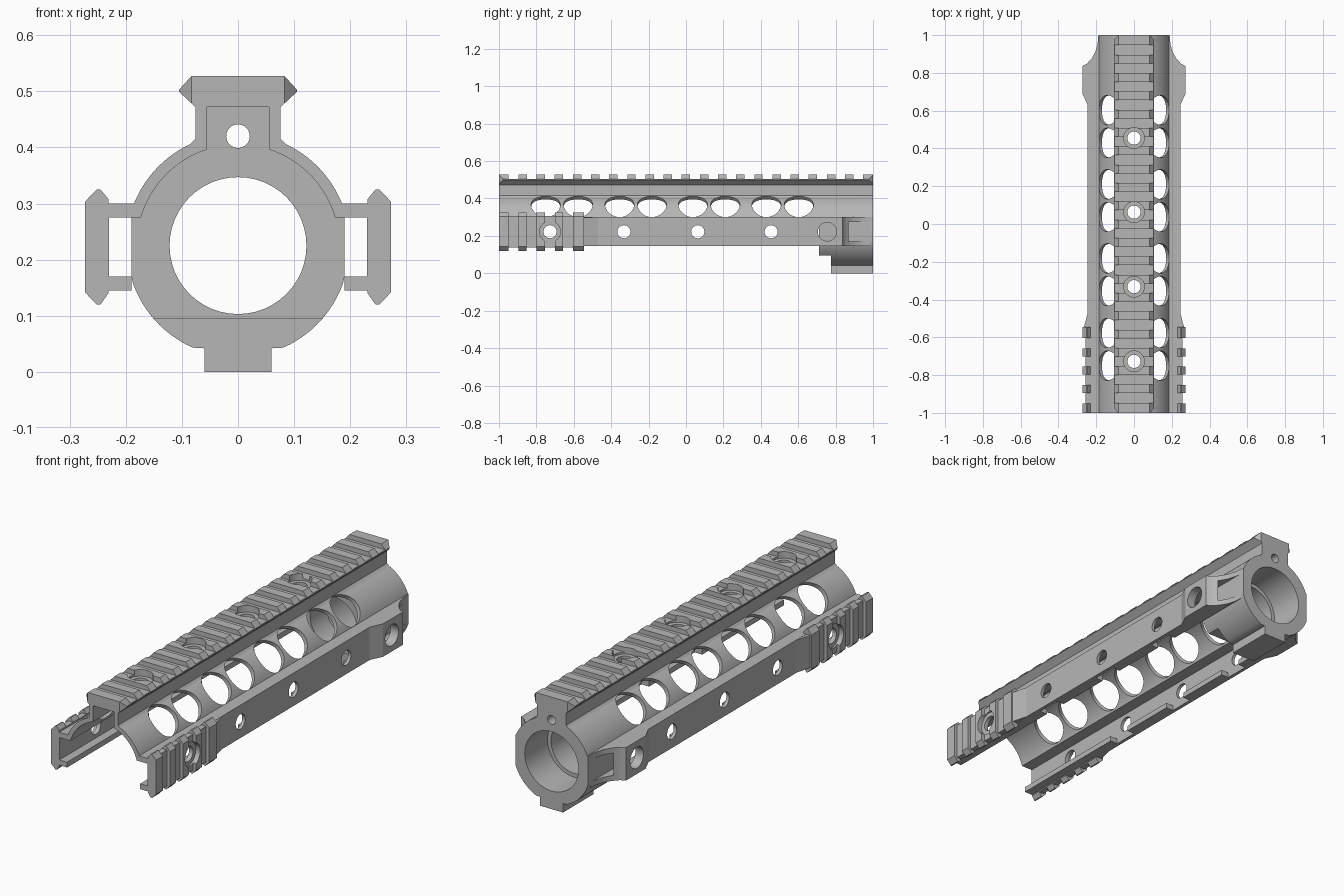
import bpy, bmesh, math
from mathutils import Vector

cube = bpy.data.objects.get("Cube")
if cube:
    bpy.data.objects.remove(cube, do_unlink=True)

metal = bpy.data.materials.new("satin_grey_metal")
metal.use_nodes = True
metal.diffuse_color = (0.47, 0.47, 0.47, 1)
metal.node_tree.nodes["Principled BSDF"].inputs["Base Color"].default_value = (0.47, 0.47, 0.47, 1)

CZ = 0.225          # height of the barrel axis
HZ = 0.222          # height of the side screw holes


def finish(name, bm):
    bmesh.ops.recalc_face_normals(bm, faces=bm.faces)
    mesh = bpy.data.meshes.new(name)
    bm.to_mesh(mesh)
    bm.free()
    mesh.materials.append(metal)
    ob = bpy.data.objects.new(name, mesh)
    bpy.context.collection.objects.link(ob)
    return ob


def prism(name, pts, axis, a, b):
    """Extrude a 2D outline along an axis from a to b."""
    place = {"x": lambda u, v, w: (w, u, v),
             "y": lambda u, v, w: (u, w, v),
             "z": lambda u, v, w: (u, v, w)}[axis]
    bm = bmesh.new()
    ends = [[bm.verts.new(place(u, v, w)) for u, v in pts] for w in (a, b)]
    for ring in ends:
        bm.faces.new(ring)
    n = len(pts)
    for i in range(n):
        j = (i + 1) % n
        bm.faces.new((ends[0][i], ends[0][j], ends[1][j], ends[1][i]))
    return finish(name, bm)


def box(name, x, y, z):
    return prism(name, [(x[0], y[0]), (x[1], y[0]), (x[1], y[1]), (x[0], y[1])], "z", *z)


def rod(p, q, r, seg=32):
    p, q = Vector(p), Vector(q)
    bm = bmesh.new()
    bmesh.ops.create_cone(bm, cap_ends=True, segments=seg, radius1=r, radius2=r, depth=(q - p).length)
    rot = (q - p).to_track_quat("Z", "Y").to_matrix().to_4x4()
    bmesh.ops.transform(bm, matrix=rot, verts=bm.verts)
    bmesh.ops.translate(bm, vec=(p + q) / 2, verts=bm.verts)
    return finish("cutter", bm)


def cut(cutter, *targets):
    cutter.hide_render = True
    for ob in targets:
        mod = ob.modifiers.new("cut", "BOOLEAN")
        mod.operation, mod.solver, mod.object = "DIFFERENCE", "EXACT", cutter
        bpy.context.view_layer.objects.active = ob
        bpy.ops.object.modifier_apply(modifier=mod.name)
    bpy.data.objects.remove(cutter, do_unlink=True)


def arc(r, start, end, n):
    """Arc around the barrel axis, angles in radians."""
    return [(r * math.cos(start + (end - start) * i / n),
             CZ + r * math.sin(start + (end - start) * i / n)) for i in range(n + 1)]


def mirrored(half):
    return half + [(-u, v) for u, v in reversed(half)]


def flip(pts, s):
    return [(s * u, v) for u, v in pts]


# Upper shell with top rail, side walls and lower lips
outer = [(0.083, 0.527), (0.105, 0.503), (0.105, 0.499), (0.076, 0.472), (0.076, 0.415)]
outer += arc(0.2, math.acos(0.085 / 0.2), math.asin(0.075 / 0.2), 14)
outer += [(0.245, 0.30), (0.245, 0.145), (0.19, 0.145), (0.19, 0.17), (0.23, 0.17), (0.23, 0.275)]
outer += arc(0.18, math.asin(0.05 / 0.18), math.acos(0.055 / 0.18), 14)
outer += [(0.055, 0.472)]
shell = prism("upper_shell", mirrored(outer), "y", -1, 1)


# Rear clamping collar
def collar_outline(floor):
    pts = [(0.075, 0.48)]
    for u, v in arc(0.199, math.acos(0.075 / 0.199), math.radians(-66), 32):
        pts.append((min(u, 0.19), max(v, floor)))
    return pts


collar = prism("rear_collar", mirrored(collar_outline(0.042) + [(0.06, 0.042), (0.06, 0)]), "y", 0.775, 1)
lip = prism("collar_front_step", mirrored(collar_outline(0.095)), "y", 0.71, 0.776)
cut(rod((0, 0.6, CZ), (0, 1.1, CZ), 0.122, 48), collar, lip)
cut(rod((0, 0.83, CZ), (0, 1.1, CZ), 0.14, 48), collar)
cut(rod((0, 0.6, 0.42), (0, 1.1, 0.42), 0.021), collar, lip)

# Short side rails, their ramps and the rear lugs
rail_outline = [(0.231, 0.14), (0.245, 0.12), (0.252, 0.12), (0.273, 0.142),
                (0.273, 0.303), (0.252, 0.325), (0.245, 0.325), (0.231, 0.308)]
ramp_outline = [(0.235, -0.57), (0.271, -0.57), (0.245, -0.47), (0.235, -0.47)]
lug_outline = [(0.231, 0.63), (0.245, 0.63), (0.273, 0.69), (0.273, 0.99), (0.231, 0.99)]
scoop_outline = [(0.28, 0.832), (0.25, 0.848), (0.225, 0.875), (0.205, 0.91),
                 (0.193, 0.95), (0.187, 1.02), (0.3, 1.02), (0.3, 0.832)]
slots = [-0.922 + 0.097 * k for k in range(20)]
screws = [-0.727, -0.332, 0.063, 0.455]
windows = [-0.75, -0.577, -0.355, -0.182, 0.037, 0.21, 0.43, 0.603]
parts = [shell, collar, lip]

for s, side in ((1, "left"), (-1, "right")):
    rail = prism(side + "_front_rail", flip(rail_outline, s), "y", -1, -0.545)
    ramp = prism(side + "_rail_ramp", flip(ramp_outline, s), "z", 0.146, 0.299)
    lug = prism(side + "_rear_lug", flip(lug_outline, s), "z", 0.145, 0.30)
    parts += [rail, ramp, lug]

    # Rail cross slots: outer face plus upper and lower edges
    for y in slots[:4]:
        span = (y - 0.027, y + 0.027)
        cut(box("cutter", (s * 0.257, s * 0.3), span, (0.1, 0.35)), rail)
        cut(box("cutter", (s * 0.22, s * 0.3), span, (0.307, 0.35)), rail)
        cut(box("cutter", (s * 0.22, s * 0.3), span, (0.1, 0.138)), rail)

    # Side screw holes and relief notches in the lower lip
    for y in screws:
        cut(rod((s * 0.2, y, HZ), (s * 0.3, y, HZ), 0.035), shell, rail)
    for y in screws[1:]:
        cut(box("cutter", (s * 0.18, s * 0.229), (y - 0.06, y + 0.06), (0.14, 0.18)), shell)
    y = screws[0]
    cut(rod((s * 0.25, y, HZ), (s * 0.3, y, HZ), 0.056), rail)
    cut(rod((s * 0.2, 0.755, HZ), (s * 0.3, 0.755, HZ), 0.05), shell, lug)

    # Concave scoop at the rear of the side walls
    cut(prism("cutter", flip(scoop_outline, s), "z", 0.1, 0.31), shell, lug, collar)

    # Round vent windows through the sloping shell
    for y in windows:
        cut(rod((s * 0.09, y, CZ + 0.09), (s * 0.21, y, CZ + 0.21), 0.078, 40), shell)

    # Bevelled ends of the top rail
    for e in (-1, 1):
        corner = [(s * 0.083, e * 1.01), (s * 0.083, e), (s * 0.107, e * 0.975),
                  (s * 0.13, e * 0.975), (s * 0.13, e * 1.01)]
        cut(prism("cutter", corner, "z", 0.478, 0.56), shell)

# Top rail cross slots and counterbored screw holes
for y in slots:
    cut(box("cutter", (-0.2, 0.2), (y - 0.026, y + 0.026), (0.505, 0.6)), shell)
for y in screws:
    cut(rod((0, y, 0.496), (0, y, 0.6), 0.055), shell)
    cut(rod((0, y, 0.44), (0, y, 0.6), 0.035), shell)

# Smooth the curved walls, keep the machined edges crisp
bpy.ops.object.select_all(action="DESELECT")
for ob in parts:
    ob.select_set(True)
bpy.context.view_layer.objects.active = shell
bpy.ops.object.shade_smooth_by_angle(angle=math.radians(25))
